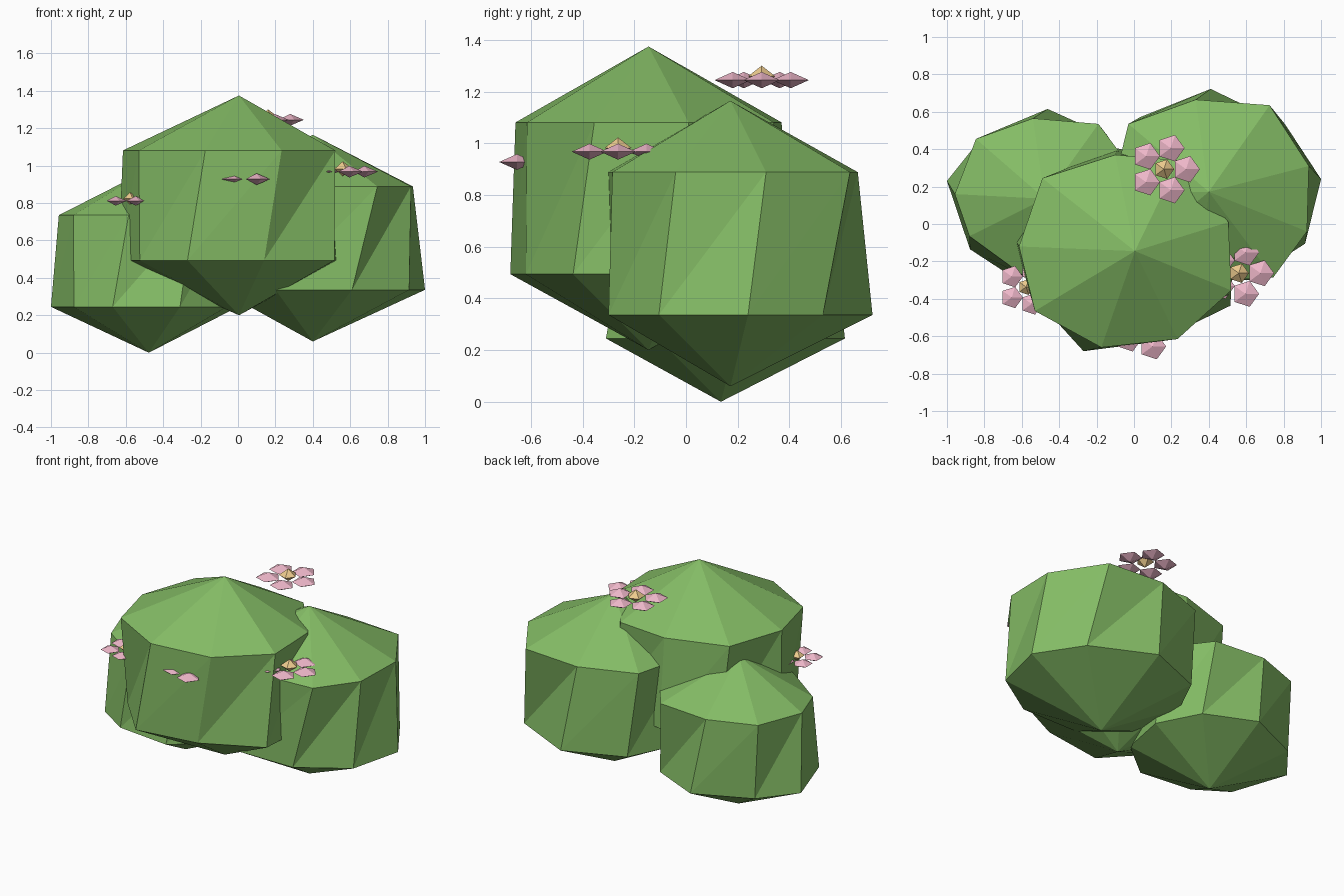
import bpy, bmesh
from math import cos, sin, tau

if "Cube" in bpy.data.objects:
    bpy.data.objects.remove(bpy.data.objects["Cube"])


def material(name, rgb):
    m = bpy.data.materials.new(name)
    m.diffuse_color = (*rgb, 1)
    m.use_nodes = True
    m.node_tree.nodes["Principled BSDF"].inputs["Base Color"].default_value = m.diffuse_color
    return m


GREEN = material("leaf_green", (0.23, 0.50, 0.13))
PINK = material("petal_pink", (0.85, 0.47, 0.58))
YELLOW = material("pollen_yellow", (0.85, 0.60, 0.27))


def finish(bm, name, mat):
    bmesh.ops.recalc_face_normals(bm, faces=bm.faces)
    me = bpy.data.meshes.new(name)
    bm.to_mesh(me)
    bm.free()
    me.materials.append(mat)
    ob = bpy.data.objects.new(name, me)
    bpy.context.collection.objects.link(ob)
    return ob


def add_gem(bm, rings, top, bottom):
    """Closed faceted solid: rings listed top to bottom, capped by two tips."""
    vs = [[bm.verts.new(p) for p in ring] for ring in rings]
    t, b = bm.verts.new(top), bm.verts.new(bottom)
    n = len(vs[0])
    for i in range(n):
        j = (i + 1) % n
        bm.faces.new((t, vs[0][i], vs[0][j]))
        bm.faces.new((b, vs[-1][j], vs[-1][i]))
        for u, l in zip(vs, vs[1:]):
            bm.faces.new((l[i], u[j], u[i]))
            bm.faces.new((l[i], l[j], u[j]))


def lobe(name, x, y, z0, z1, upper, lower):
    """Irregular low-poly sphere with two rings at a quarter of its height."""
    q = (z1 - z0) / 4
    bm = bmesh.new()
    add_gem(bm, [[(*p, z1 - q) for p in upper], [(*p, z0 + q) for p in lower]],
            (x, y, z1), (x, y, z0))
    finish(bm, name, GREEN)


def bead(bm, x, y, z, r, h):
    """Five-sided flattened bead."""
    ring = [(x + r * cos(tau * k / 5), y + r * sin(tau * k / 5), z) for k in range(5)]
    add_gem(bm, [ring], (x, y, z + h), (x, y, z - h))


def flower(name, x, y, z, d):
    s = d / 0.116
    bm = bmesh.new()
    for k in range(5):
        a = tau * k / 5
        bead(bm, x + d * cos(a), y + d * sin(a), z, 0.073 * s, 0.031 * s)
    finish(bm, name + "_petals", PINK)
    bm = bmesh.new()
    bead(bm, x, y, z + 0.015 * s, 0.054 * s, 0.04 * s)
    finish(bm, name + "_centre", YELLOW)


# Foliage lobes
lobe("bush_main", 0.005, -0.145, 0.20, 1.375,
     [(-.615, -.12), (-.53, -.465), (-.175, -.66), (.233, -.615), (.52, -.355),
      (.505, .01), (.24, .34), (-.10, .37), (-.49, .245)],
     [(-.64, -.075), (-.525, -.40), (-.27, -.68), (.14, -.62), (.515, -.437),
      (.54, -.03), (.34, .30), (-.09, .405), (-.43, .27)])
lobe("bush_left", -0.477, 0.135, 0.0, 0.98,
     [(-.958, .16), (-.88, -.065), (-.585, -.28), (-.24, -.22), (-.03, 0),
      (.0, .28), (-.19, .535), (-.54, .565), (-.845, .455)],
     [(-1.0, .23), (-.877, -.135), (-.67, -.27), (-.31, -.31), (-.06, -.11),
      (.0, .20), (-.14, .47), (-.462, .615), (-.82, .455)])
lobe("bush_right", 0.40, 0.172, 0.06, 1.165,
     [(.935, .31), (.725, .635), (.33, .665), (-.03, .535), (-.12, .17),
      (.0, -.16), (.35, -.31), (.745, -.285), (.925, -.04)],
     [(1.0, .24), (.81, .53), (.41, .722), (.03, .57), (-.10, .30),
      (-.10, -.05), (.20, -.30), (.61, -.30), (.915, -.105)])

# Blossoms
flower("flower_top", 0.16, 0.293, 1.245, 0.118)
flower("flower_right", 0.56, -0.263, 0.968, 0.116)
flower("flower_left", -0.577, -0.337, 0.812, 0.095)
flower("flower_front", 0.064, -0.545, 0.928, 0.115)
